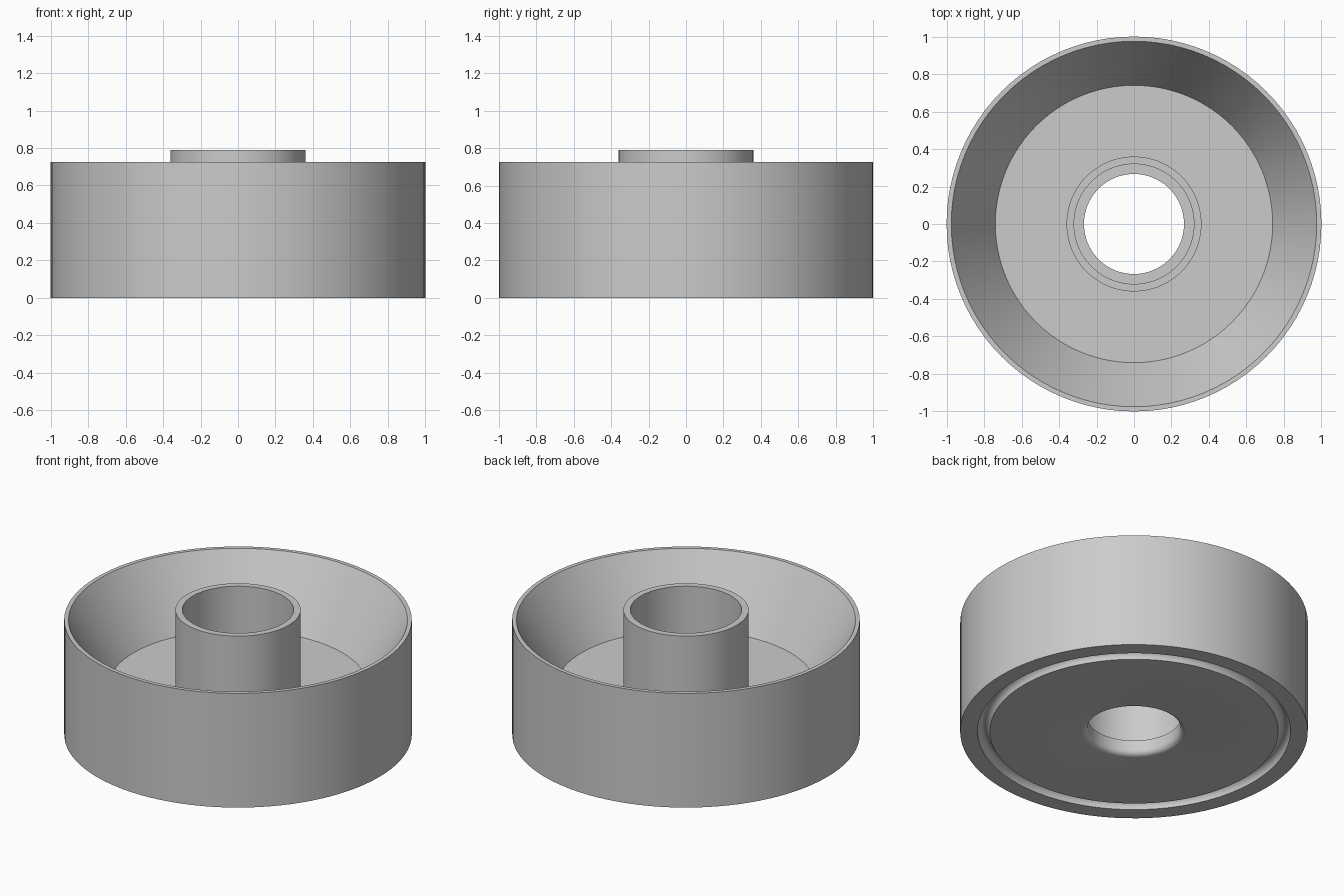
import bpy
import bmesh
from math import pi, sin, cos, radians

SEGMENTS = 96

default = bpy.data.objects.get("Cube")
if default:
    bpy.data.objects.remove(default, do_unlink=True)

grey = bpy.data.materials.new("plain grey")
grey.use_nodes = True
colour = (0.6, 0.6, 0.6, 1)
grey.diffuse_color = colour
grey.node_tree.nodes["Principled BSDF"].inputs["Base Color"].default_value = colour


def arc(cx, cz, rx, rz, start, end, steps):
    """Points (radius, height) along an elliptical arc, angles in degrees."""
    angles = [radians(start + (end - start) * i / steps) for i in range(steps + 1)]
    return [(cx + rx * cos(a), cz + rz * sin(a)) for a in angles]


def lathe(name, profile, material):
    """Revolve a closed (radius, height) profile around the z axis."""
    bm = bmesh.new()
    verts = [bm.verts.new((r, 0, z)) for r, z in profile]
    edges = [bm.edges.new((v, verts[i - 1])) for i, v in enumerate(verts)]
    bmesh.ops.spin(bm, geom=verts + edges, cent=(0, 0, 0), axis=(0, 0, 1),
                   angle=2 * pi, steps=SEGMENTS, use_merge=True)
    bmesh.ops.remove_doubles(bm, verts=bm.verts, dist=0.0001)
    bmesh.ops.recalc_face_normals(bm, faces=bm.faces)
    mesh = bpy.data.meshes.new(name)
    bm.to_mesh(mesh)
    bm.free()
    mesh.materials.append(material)
    obj = bpy.data.objects.new(name, mesh)
    bpy.context.collection.objects.link(obj)
    bpy.ops.object.select_all(action="DESELECT")
    obj.select_set(True)
    bpy.context.view_layer.objects.active = obj
    bpy.ops.object.shade_smooth_by_angle(angle=radians(30))
    return obj


# Outer wall, thin rim, sloping bowl and flat bowl floor
bowl = [(1.0, 0.0), (1.0, 0.725), (0.975, 0.725), (0.74, 0.315)]

# Raised hub sleeve with a ledge near the bottom of its bore
hub = [(0.36, 0.315), (0.36, 0.79), (0.32, 0.79), (0.32, 0.093), (0.267, 0.093)]

# Rounded lower lip of the bore
bore_lip = arc(0.302, 0.035, 0.035, 0.035, 180, 270, 6)
bore_lip = [(r, z) for r, z in bore_lip]

# Rounded ring groove in the underside
groove = arc(0.865, 0.0, 0.035, 0.045, 180, 0, 10)

lathe("wheel_body", bowl + hub + bore_lip + groove, grey)
